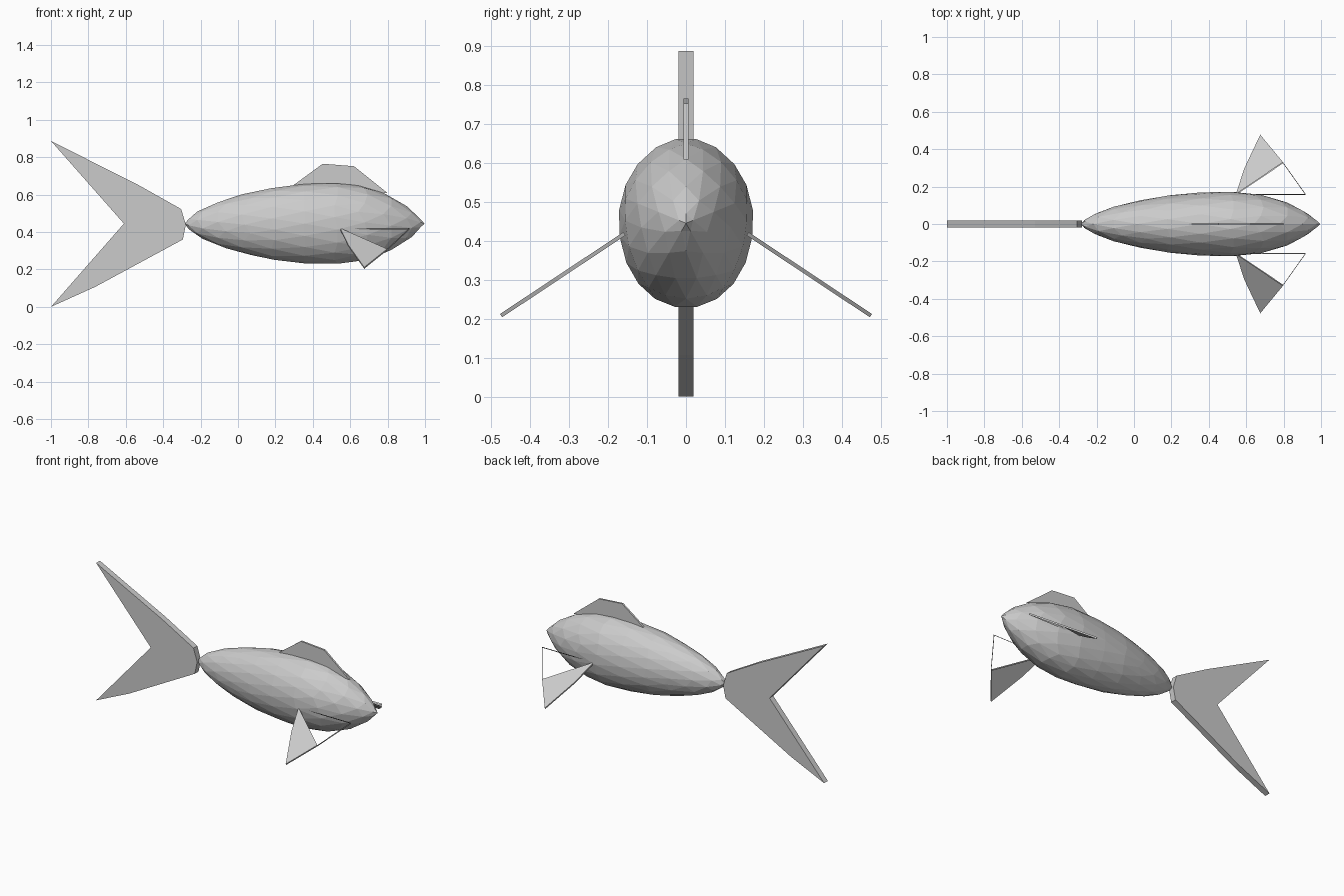
import bpy, bmesh
from mathutils import Vector

if "Cube" in bpy.data.objects:
    bpy.data.objects.remove(bpy.data.objects["Cube"])

AXIS_Z = 0.445


def finish(bm, name):
    bmesh.ops.recalc_face_normals(bm, faces=bm.faces)
    me = bpy.data.meshes.new(name)
    bm.to_mesh(me)
    bm.free()
    ob = bpy.data.objects.new(name, me)
    bpy.context.collection.objects.link(ob)
    return ob


def plate(name, points, normal, thick, caps=None):
    """Thin prism on a closed outline; caps lists the filled parts of each side."""
    bm = bmesh.new()
    off = Vector(normal).normalized() * thick / 2
    sides = [[bm.verts.new(Vector(p) + s * off) for p in points] for s in (-1, 1)]
    n = len(points)
    for i in range(n):
        j = (i + 1) % n
        bm.faces.new((sides[0][i], sides[0][j], sides[1][j], sides[1][i]))
    for side in sides:
        for cap in caps or [range(n)]:
            bm.faces.new([side[i] for i in cap])
    return finish(bm, name)


# Body: faceted icosphere with its pole along x, reshaped by a radius profile
PROFILE = [(-0.285, 0), (-0.26, 0.035), (-0.2, 0.077), (-0.1, 0.12), (0, 0.152),
           (0.2, 0.197), (0.45, 0.222), (0.6, 0.214), (0.7, 0.192), (0.8, 0.157),
           (0.9, 0.095), (0.95, 0.055), (0.997, 0)]


def radius(x):
    for (x0, r0), (x1, r1) in zip(PROFILE, PROFILE[1:]):
        if x <= x1:
            return r0 + (r1 - r0) * max(0, x - x0) / (x1 - x0)
    return 0


bm = bmesh.new()
bmesh.ops.create_icosphere(bm, subdivisions=3, radius=1)
for v in bm.verts:
    u, y, z = v.co.z, v.co.y, v.co.x
    d = max((y * y + z * z) ** 0.5, 1e-6)
    x = 0.356 + 0.641 * u
    r = radius(x)
    v.co = (x, 0.795 * r * y / d, AXIS_Z + r * z / d)
finish(bm, "body")

# Forked tail
tail = [(-0.61, 0.445), (-1, 0.887), (-0.53, 0.65), (-0.304, 0.523), (-0.279, 0.44),
        (-0.295, 0.36), (-0.763, 0.107), (-1, 0)]
plate("tail_fin", [(x, 0, z) for x, z in tail], (0, 1, 0), 0.038,
      [(0, 1, 2, 3, 4), (0, 4, 5, 6, 7)])

# Back fin
back = [(0.293, 0.648), (0.453, 0.765), (0.62, 0.752), (0.8, 0.608)]
plate("back_fin", [(x, 0, z) for x, z in back], (0, 1, 0), 0.012)

# Side fins: sloping plates, the front triangle being an open frame
side = [(0.545, 0), (0.59, 0.165), (0.675, 0.38), (0.797, 0.203), (0.917, 0)]
for name, s in (("left_fin", 1), ("right_fin", -1)):
    pts = [(x, s * (0.158 + 0.833 * t), 0.418 - 0.553 * t) for x, t in side]
    plate(name, pts, (0, s * 0.553, 0.833), 0.01, [(0, 1, 2, 3)])
